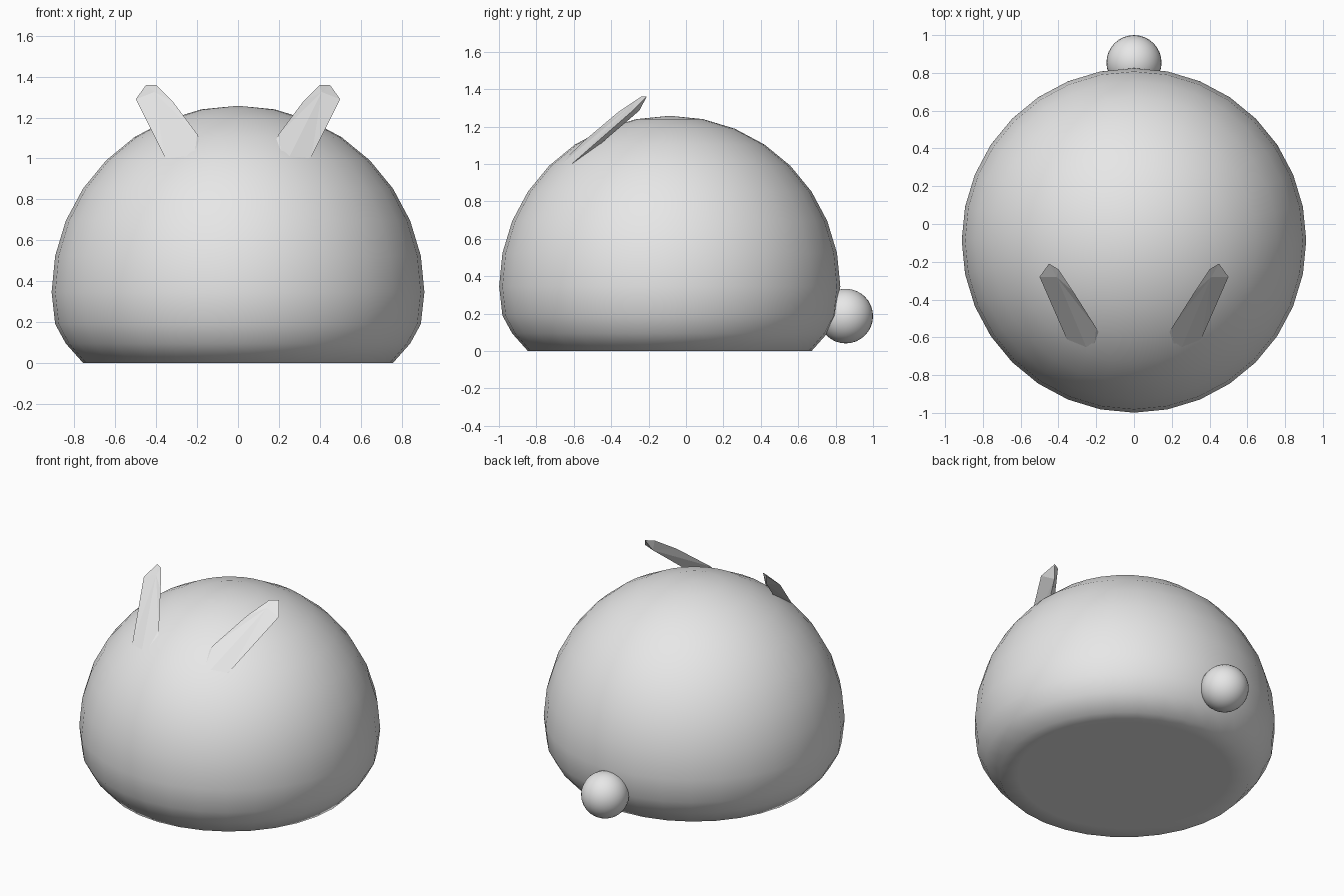
import bpy, bmesh, math
from mathutils import Vector

cube = bpy.data.objects.get("Cube")
if cube:
    bpy.data.objects.remove(cube, do_unlink=True)

grey = bpy.data.materials.new("light grey")
grey.use_nodes = True
grey.diffuse_color = (0.8, 0.8, 0.8, 1)
grey.node_tree.nodes["Principled BSDF"].inputs["Base Color"].default_value = (0.8, 0.8, 0.8, 1)


def finish(bm, name, location=(0, 0, 0), smooth=True):
    bmesh.ops.recalc_face_normals(bm, faces=bm.faces)
    for f in bm.faces:
        f.smooth = smooth
    mesh = bpy.data.meshes.new(name)
    bm.to_mesh(mesh)
    bm.free()
    mesh.materials.append(grey)
    obj = bpy.data.objects.new(name, mesh)
    obj.location = location
    bpy.context.collection.objects.link(obj)
    return obj


# Body: a sphere with its underside pressed flat
R, CZ = 0.912, 0.346
bm = bmesh.new()
bmesh.ops.create_uvsphere(bm, u_segments=32, v_segments=16, radius=R)
for v in bm.verts:
    ring = round(math.degrees(math.asin(max(-1, min(1, v.co.z / R)))) / 11.25)
    v.co.z += CZ
    if ring <= -3:
        v.co.z = 0
    elif ring == -2:
        v.co.z = 0.095
    elif ring == -1:
        v.co.z = 0.19
finish(bm, "body", (0, -0.087, 0))

# Tail: small ball at the back
bm = bmesh.new()
bmesh.ops.create_uvsphere(bm, u_segments=32, v_segments=16, radius=0.146)
finish(bm, "tail", (0, 0.854, 0.187))

# Ears: thin blades with a shallow ridge, rooted just under the body surface
outline = [(0.17, -0.60, 1.055), (0.20, -0.55, 1.12), (0.32, -0.36, 1.28),
           (0.40, -0.24, 1.36), (0.45, -0.21, 1.36), (0.50, -0.28, 1.29),
           (0.36, -0.60, 1.01), (0.33, -0.65, 0.96)]
ridges = [((0.22, -0.73, 0.945), (0.41, -0.28, 1.325)),
          ((0.24, -0.64, 0.95), (0.42, -0.25, 1.285))]


def build_ear(name, side):
    bm = bmesh.new()

    def vert(p):
        return bm.verts.new(Vector((p[0] * side, p[1], p[2])))
    rim = [vert(p) for p in outline]
    for low_co, high_co in ridges:
        low, high = vert(low_co), vert(high_co)
        # Inner and outer slopes meet along the ridge
        bm.faces.new((rim[0], rim[1], low))
        bm.faces.new((rim[1], high, low))
        bm.faces.new((rim[6], rim[7], low))
        bm.faces.new((high, rim[6], low))
        for i in range(1, 6):
            bm.faces.new((rim[i], rim[i + 1], high))
        bm.faces.new((rim[7], rim[0], low))
    finish(bm, name, smooth=False)


build_ear("left_ear", 1)
build_ear("right_ear", -1)
